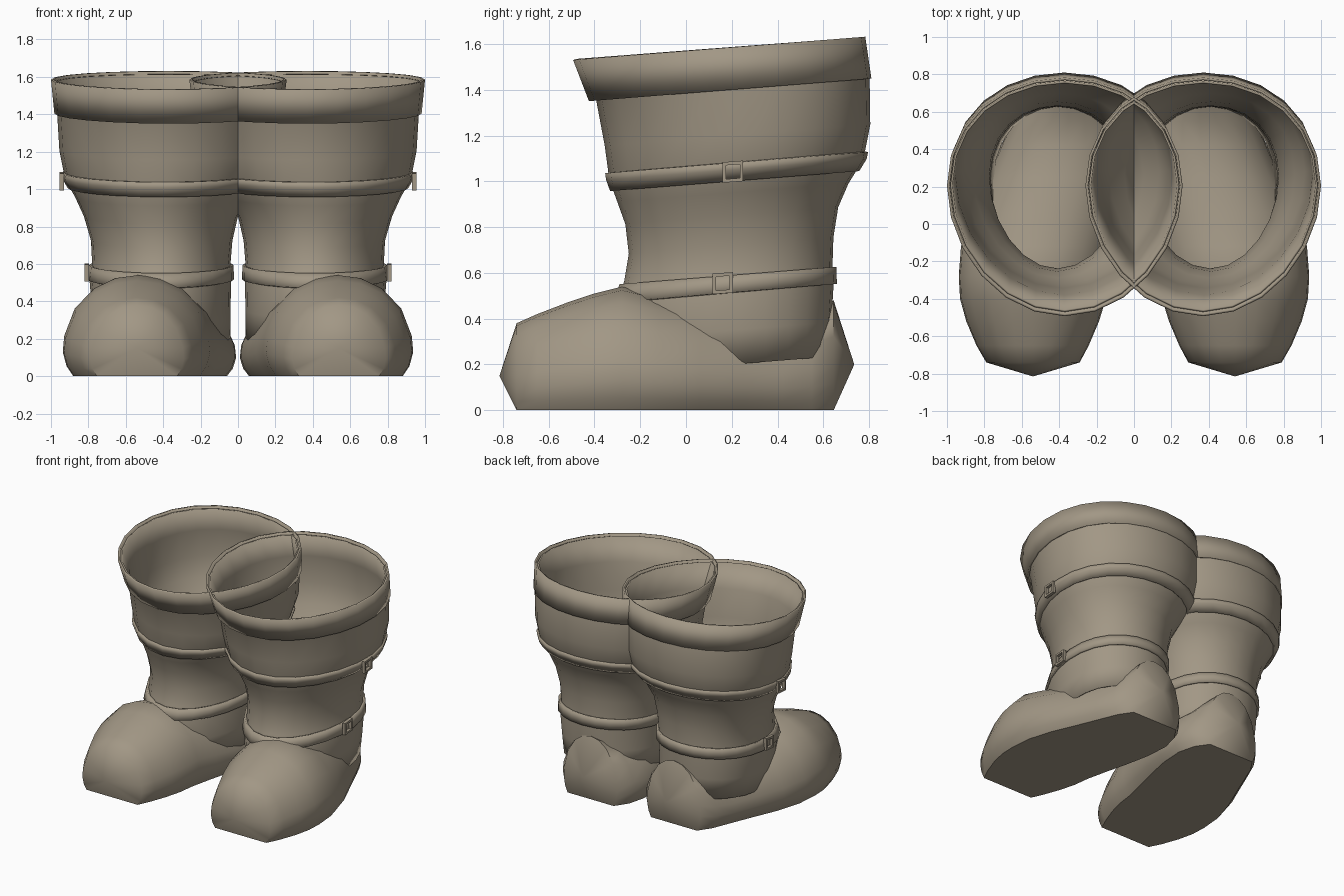
import bpy, bmesh, math
from mathutils import Vector

cube = bpy.data.objects.get("Cube")
if cube:
    bpy.data.objects.remove(cube, do_unlink=True)

COLOUR = (0.36, 0.31, 0.235, 1.0)
leather = bpy.data.materials.new("taupe leather")
leather.use_nodes = True
leather.diffuse_color = COLOUR
bsdf = next(n for n in leather.node_tree.nodes if n.type == 'BSDF_PRINCIPLED')
bsdf.inputs["Base Color"].default_value = COLOUR
bsdf.inputs["Roughness"].default_value = 0.8

SIDES = 24
TILT = 0.08   # rings rise toward the heel


def finish(name, bm, thickness=0.0, angle=40):
    """Turn a bmesh into a mirrored, smooth-shaded pair of parts."""
    bmesh.ops.recalc_face_normals(bm, faces=bm.faces)
    mesh = bpy.data.meshes.new(name)
    bm.to_mesh(mesh)
    bm.free()
    mesh.materials.append(leather)
    ob = bpy.data.objects.new(name, mesh)
    bpy.context.collection.objects.link(ob)
    bpy.ops.object.select_all(action='DESELECT')
    ob.select_set(True)
    bpy.context.view_layer.objects.active = ob
    bpy.ops.object.shade_smooth_by_angle(angle=math.radians(angle))
    if thickness:
        solid = ob.modifiers.new("Thickness", 'SOLIDIFY')
        solid.thickness = thickness
        solid.offset = -1
    mirror = ob.modifiers.new("Pair", 'MIRROR')
    mirror.use_mirror_merge = False
    return ob


def bridge(bm, rings):
    for low, high in zip(rings, rings[1:]):
        n = len(low)
        for i in range(n):
            j = (i + 1) % n
            bm.faces.new((low[i], low[j], high[j], high[i]))


def ring(bm, z, cx, rx, cy, ry):
    """Tilted egg-shaped ring."""
    verts = []
    for i in range(SIDES):
        a = 2 * math.pi * i / SIDES
        x = cx + rx * math.cos(a)
        y = cy + ry * math.sin(a) + 0.06 * math.cos(a) ** 2
        verts.append(bm.verts.new((x, y, z + TILT * (y - 0.2))))
    return verts


def tube(name, sections, thickness):
    bm = bmesh.new()
    bridge(bm, [ring(bm, *s) for s in sections])
    return finish(name, bm, thickness)


# Shaft: height, centre x, radius x, centre y, radius y
SHAFT = [
    (0.20, 0.40, 0.36, 0.18, 0.45),
    (0.35, 0.41, 0.37, 0.17, 0.465),
    (0.50, 0.415, 0.378, 0.167, 0.477),
    (0.60, 0.41, 0.37, 0.185, 0.455),
    (0.72, 0.408, 0.378, 0.197, 0.447),
    (0.85, 0.412, 0.412, 0.20, 0.465),
    (0.95, 0.405, 0.465, 0.205, 0.505),
    (1.05, 0.39, 0.535, 0.22, 0.555),
    (1.20, 0.38, 0.575, 0.225, 0.58),
    (1.40, 0.375, 0.592, 0.205, 0.597),
    (1.57, 0.37, 0.612, 0.147, 0.617),
]


def shaft_at(z, grow):
    """Shaft section at a height, widened by grow."""
    for a, b in zip(SHAFT, SHAFT[1:]):
        if a[0] <= z <= b[0]:
            t = (z - a[0]) / (b[0] - a[0])
            _, cx, rx, cy, ry = [p + (q - p) * t for p, q in zip(a, b)]
            return (z, cx, rx + grow, cy, ry + grow)


tube("boot_shaft", SHAFT, 0.012)

# Flared cuff
tube("boot_cuff", [(1.40, 0.372, 0.610, 0.193, 0.617),
                   (1.585, 0.37, 0.630, 0.145, 0.638)], 0.014)

# Straps hugging the shaft
tube("upper_strap", [shaft_at(z, 0.014) for z in (1.0, 1.05, 1.08)], 0.02)
tube("lower_strap", [shaft_at(z, 0.016) for z in (0.515, 0.555, 0.59)], 0.02)


# Square buckle frames on the outer side
def buckle(name, x, y, z):
    bm = bmesh.new()
    corners = [(-1, -1), (1, -1), (1, 1), (-1, 1)]
    loops = []
    for dx, size in ((-0.012, 0.045), (0.012, 0.045), (0.012, 0.03), (-0.012, 0.03)):
        loops.append([bm.verts.new((x + dx, y + u * size, z + v * size + TILT * u * size))
                      for u, v in corners])
    bridge(bm, loops + loops[:1])
    finish(name, bm)


buckle("upper_buckle", 0.942, 0.205, 1.042)
buckle("lower_buckle", 0.808, 0.16, 0.555)

# Foot: half profile as (across, up), mirrored to a full section
HALF = [(0.86, 0), (0.95, 0.1), (1, 0.24), (0.98, 0.4), (0.84, 0.67),
        (0.58, 0.87), (0.3, 0.97)]
PROFILE = HALF + [(0, 1)] + [(-u, v) for u, v in reversed(HALF)]

# y, centre x, half width, top height
FOOT = [
    (-0.74, 0.54, 0.25, 0.38),
    (-0.65, 0.542, 0.30, 0.42),
    (-0.52, 0.542, 0.355, 0.47),
    (-0.40, 0.54, 0.39, 0.51),
    (-0.28, 0.535, 0.402, 0.54),
    (-0.12, 0.51, 0.415, 0.50),
    (0.06, 0.46, 0.41, 0.46),
    (0.25, 0.40, 0.385, 0.43),
    (0.42, 0.36, 0.35, 0.41),
    (0.55, 0.35, 0.30, 0.43),
    (0.645, 0.35, 0.225, 0.48),
]
bm = bmesh.new()
rings = [[bm.verts.new((cx + u * w, y, v * top)) for u, v in PROFILE]
         for y, cx, w, top in FOOT]
bridge(bm, rings)
# Blunt points close the toe and heel
for loop, tip in ((rings[0], (0.54, -0.815, 0.15)), (rings[-1], (0.35, 0.735, 0.20))):
    point = bm.verts.new(Vector(tip))
    for a, b in zip(loop, loop[1:] + loop[:1]):
        bm.faces.new((a, b, point))
finish("boot_foot", bm, angle=50)
